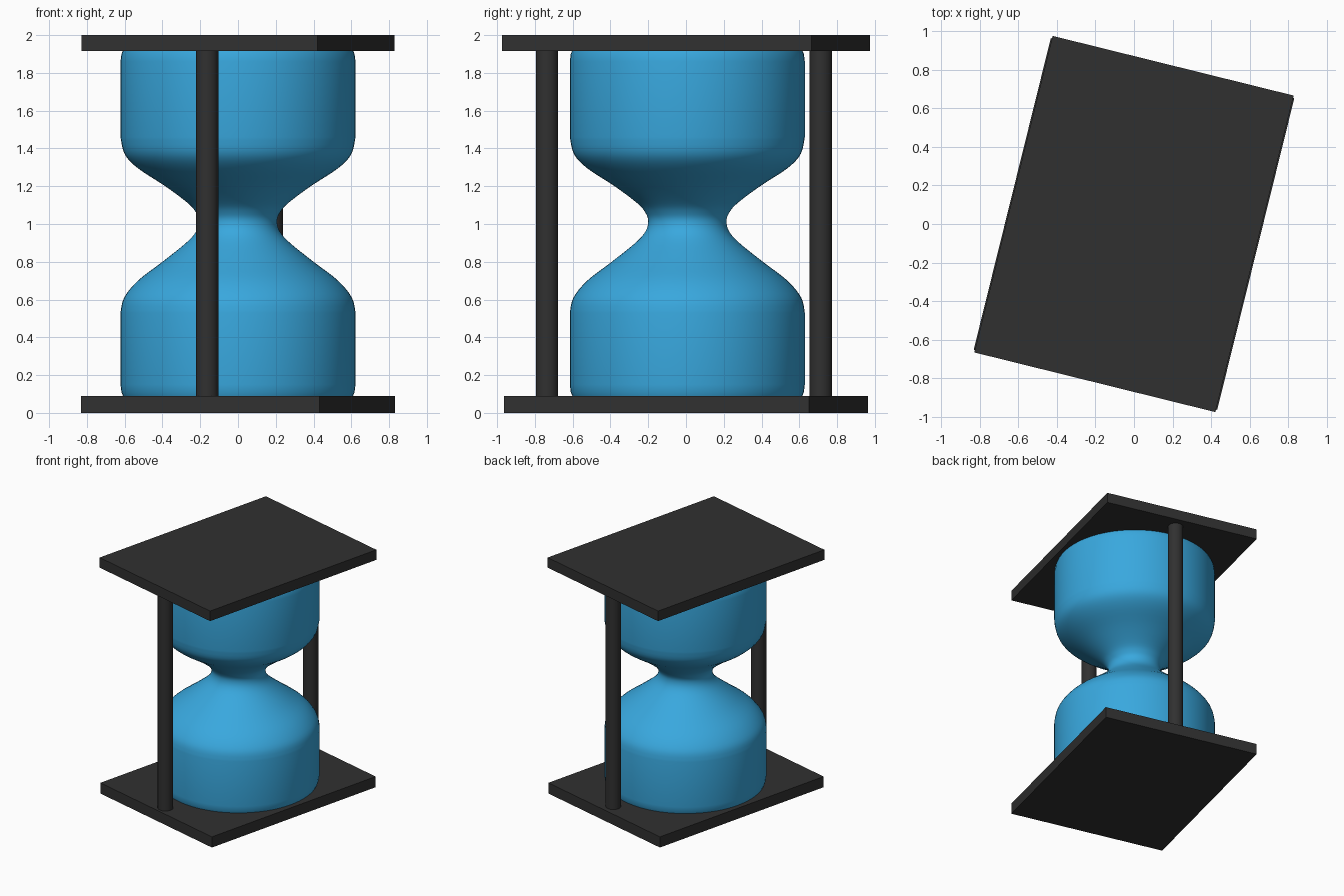
import bpy, bmesh, math
from mathutils import Vector

if "Cube" in bpy.data.objects:
    bpy.data.objects.remove(bpy.data.objects["Cube"])

TURN = math.radians(-13.9)


def material(name, color):
    mat = bpy.data.materials.new(name)
    mat.diffuse_color = color
    mat.use_nodes = True
    mat.node_tree.nodes["Principled BSDF"].inputs["Base Color"].default_value = mat.diffuse_color
    return mat


FRAME = material("dark_frame", (0.03, 0.03, 0.03, 1))
GLASS = material("blue_glass", (0.04, 0.39, 0.73, 1))


def finish(obj, name, mat, smooth=False):
    obj.name = obj.data.name = name
    obj.data.materials.append(mat)
    if smooth:
        bpy.ops.object.select_all(action='DESELECT')
        obj.select_set(True)
        bpy.context.view_layer.objects.active = obj
        bpy.ops.object.shade_smooth_by_angle(angle=math.radians(35))


def plate(name, width, depth, z0, z1):
    bpy.ops.mesh.primitive_cube_add(size=1, location=(0, 0, (z0 + z1) / 2),
                                    rotation=(0, 0, TURN))
    obj = bpy.context.object
    obj.scale = (width, depth, z1 - z0)
    bpy.ops.object.transform_apply(location=False, rotation=True, scale=True)
    finish(obj, name, FRAME)


def post(name, x, y):
    bpy.ops.mesh.primitive_cylinder_add(vertices=32, radius=0.059, depth=1.83,
                                        location=(x, y, 1.002))
    finish(bpy.context.object, name, FRAME, True)


def smooth_path(pts, steps):
    # Catmull-Rom curve through the profile points
    pts = [Vector(p) for p in pts]
    out = []
    for i in range(len(pts) - 1):
        a, b, c, d = pts[max(i - 1, 0)], pts[i], pts[i + 1], pts[min(i + 2, len(pts) - 1)]
        for s in range(steps):
            t = s / steps
            out.append(0.5 * (2 * b + (c - a) * t + (2 * a - 5 * b + 4 * c - d) * t ** 2
                              + (3 * b - a - 3 * c + d) * t ** 3))
    return out + [pts[-1]]


def revolve(name, profile, center, segments=64):
    bm = bmesh.new()
    verts = [bm.verts.new((r, 0, z)) for r, z in profile]
    edges = [bm.edges.new(pair) for pair in zip(verts, verts[1:])]
    bmesh.ops.spin(bm, geom=verts + edges, cent=(0, 0, 0), axis=(0, 0, 1),
                   angle=math.tau, steps=segments)
    bmesh.ops.remove_doubles(bm, verts=bm.verts, dist=1e-4)
    bmesh.ops.recalc_face_normals(bm, faces=bm.faces)
    mesh = bpy.data.meshes.new(name)
    bm.to_mesh(mesh)
    bm.free()
    obj = bpy.data.objects.new(name, mesh)
    obj.location = center
    bpy.context.collection.objects.link(obj)
    finish(obj, name, GLASS, True)


# Turned rectangular end plates
plate("bottom_plate", 1.30, 1.664, 0, 0.09)
plate("top_plate", 1.287, 1.69, 1.915, 2.0)

# Two posts joining the plates
post("front_post", -0.163, -0.736)
post("back_post", 0.179, 0.714)

# Glass body with two bulbs and a narrow waist
waist = [(0.622, 0.53), (0.603, 0.61), (0.53, 0.70), (0.40, 0.80), (0.275, 0.90),
         (0.222, 0.96), (0.207, 1.015), (0.222, 1.06), (0.265, 1.11), (0.385, 1.20),
         (0.53, 1.295), (0.60, 1.37), (0.622, 1.46)]
profile = ([(0, 0.088), (0.608, 0.088), (0.617, 0.11), (0.622, 0.15)]
           + [tuple(p) for p in smooth_path(waist, 4)]
           + [(0.622, 1.86), (0.617, 1.90), (0.610, 1.917), (0, 1.917)])
revolve("glass_bulbs", profile, (0, 0.007, 0))
